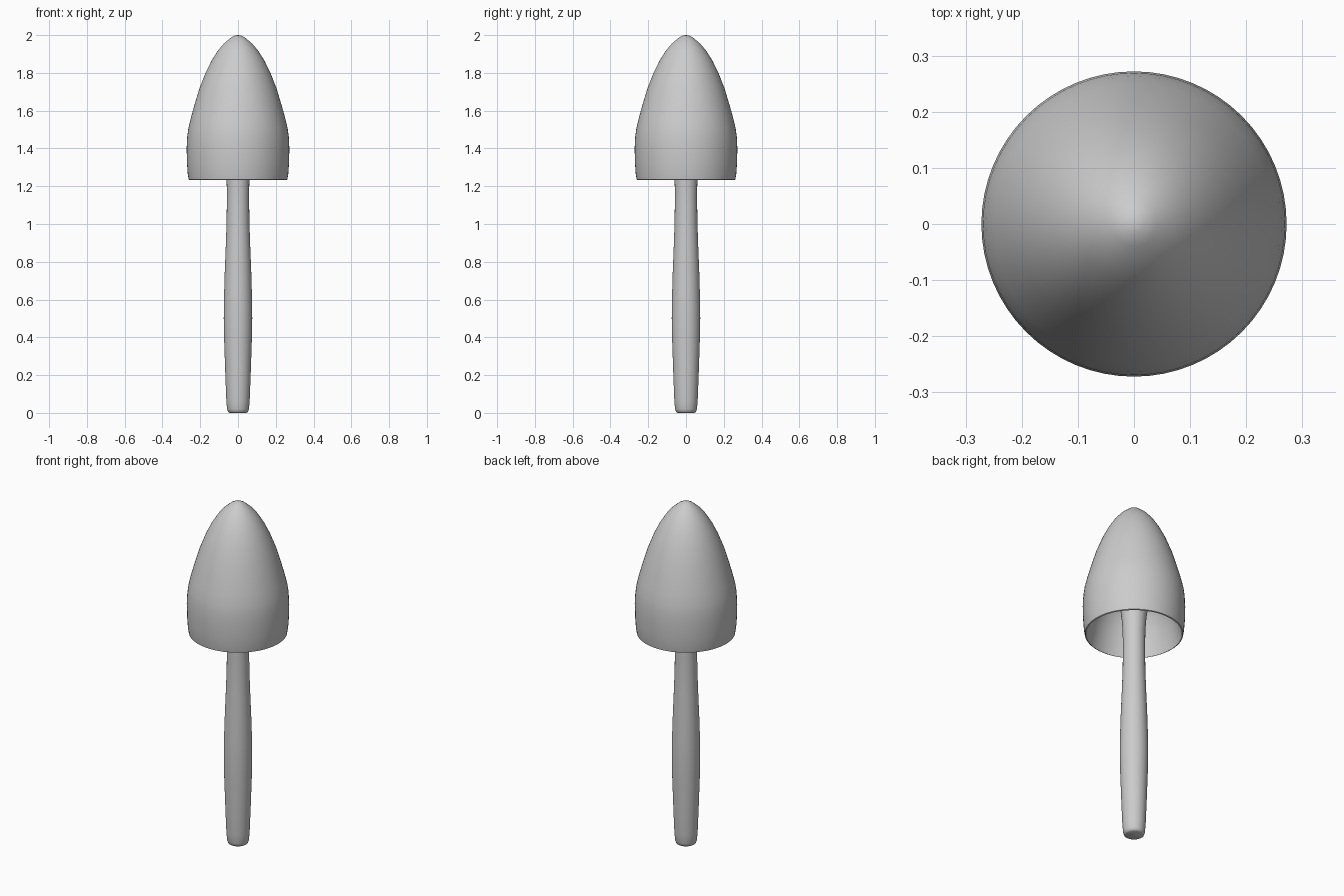
import bpy, bmesh, math

if "Cube" in bpy.data.objects:
    bpy.data.objects.remove(bpy.data.objects["Cube"])

def lathe(name, profile, steps=64):
    """Spin an (r, z) profile around the z axis."""
    bm = bmesh.new()
    verts = [bm.verts.new((r, 0, z)) for r, z in profile]
    edges = [bm.edges.new(p) for p in zip(verts, verts[1:])]
    bmesh.ops.spin(bm, geom=verts + edges, cent=(0, 0, 0), axis=(0, 0, 1),
                   angle=math.tau, steps=steps, use_duplicate=False)
    bmesh.ops.remove_doubles(bm, verts=bm.verts[:], dist=0.0003)
    bmesh.ops.recalc_face_normals(bm, faces=bm.faces[:])
    mesh = bpy.data.meshes.new(name)
    bm.to_mesh(mesh)
    bm.free()
    obj = bpy.data.objects.new(name, mesh)
    bpy.context.collection.objects.link(obj)
    bpy.context.view_layer.objects.active = obj
    obj.select_set(True)
    bpy.ops.object.shade_smooth_by_angle(angle=math.radians(40))
    obj.select_set(False)
    return obj

# Bell-shaped mushroom cap, hollow underneath
outer = [(0, 2.0), (0.018, 1.997), (0.04, 1.985), (0.075, 1.955), (0.105, 1.92),
         (0.14, 1.865), (0.172, 1.80), (0.205, 1.715), (0.232, 1.625),
         (0.25, 1.56), (0.263, 1.505), (0.269, 1.46), (0.272, 1.40),
         (0.27, 1.32), (0.266, 1.265), (0.261, 1.235)]
inner = [(0.255, 1.232), (0.245, 1.28), (0.228, 1.36), (0.20, 1.44),
         (0.165, 1.495), (0.125, 1.515), (0, 1.52)]
lathe("mushroom_cap", outer + inner)

# Stem: swollen low down, flaring where it meets the cap
lathe("mushroom_stem", [
    (0, 0), (0.045, 0), (0.053, 0.005), (0.058, 0.02), (0.062, 0.07),
    (0.067, 0.2), (0.073, 0.38), (0.0755, 0.5), (0.0745, 0.6), (0.07, 0.75),
    (0.064, 0.9), (0.06, 1.02), (0.059, 1.15), (0.06, 1.24), (0.064, 1.31),
    (0.073, 1.39), (0.09, 1.46), (0.125, 1.516), (0, 1.54)])
